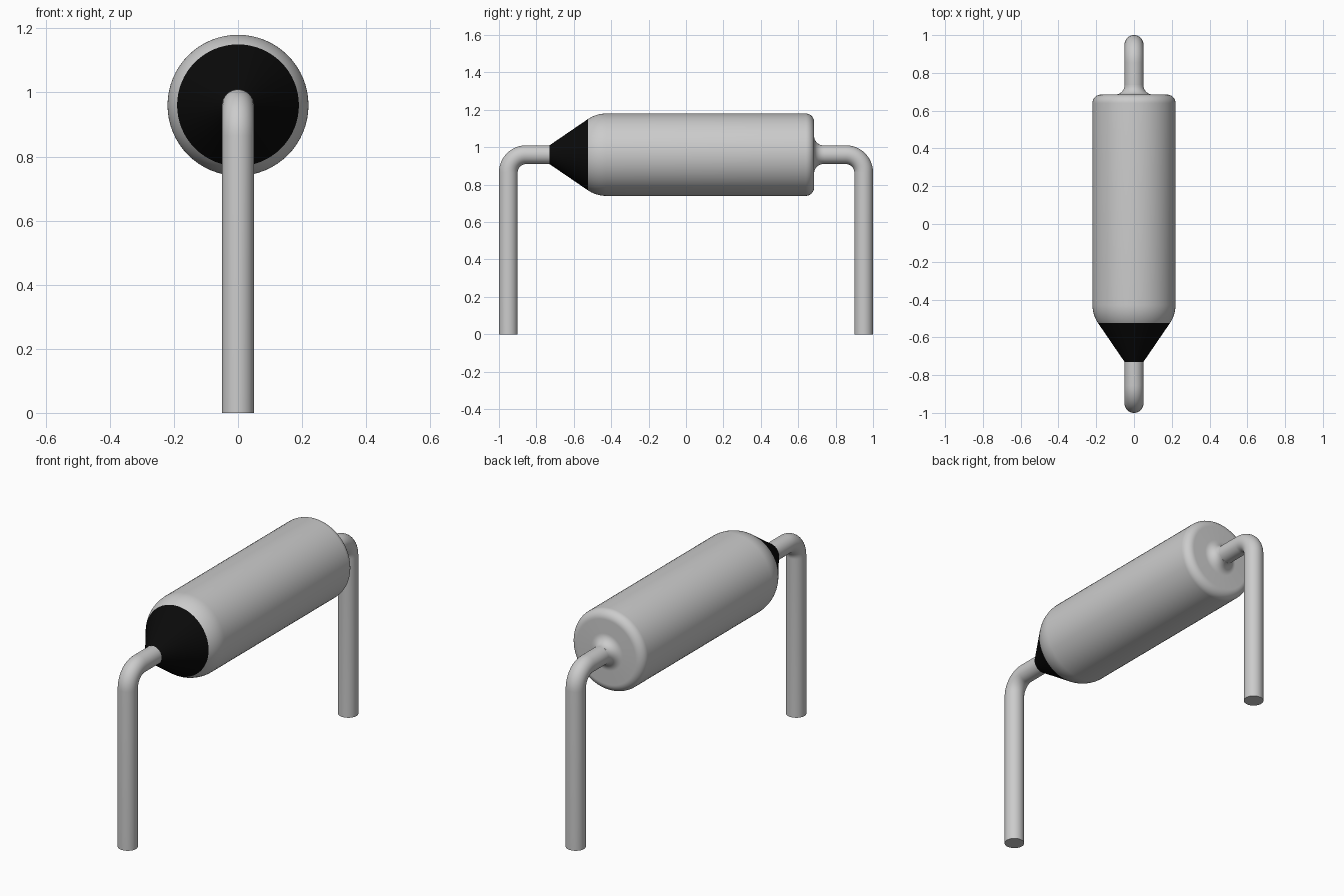
import bpy
import bmesh
from math import sin, cos, pi, radians

cube = bpy.data.objects.get("Cube")
if cube:
    bpy.data.objects.remove(cube, do_unlink=True)

AXIS_Z = 0.96
LEAD_R = 0.05
BODY_R = 0.22


def material(name, value, roughness):
    m = bpy.data.materials.new(name)
    m.use_nodes = True
    color = (value, value, value, 1)
    m.diffuse_color = color
    bsdf = m.node_tree.nodes["Principled BSDF"]
    bsdf.inputs["Base Color"].default_value = color
    bsdf.inputs["Roughness"].default_value = roughness
    return m


grey = material("light grey", 0.6, 0.5)
black = material("black", 0.003, 0.5)


def loft(name, rings, sides, mats):
    """Skin circles given as (y, z, radius, tilt about x), with capped ends."""
    bm = bmesh.new()
    loops = []
    for y, z, r, tilt in rings:
        loop = []
        for i in range(sides):
            a = 2 * pi * i / sides
            up = r * sin(a)
            loop.append(bm.verts.new((r * cos(a), y + up * sin(tilt), z + up * cos(tilt))))
        loops.append(loop)
    for p, q in zip(loops, loops[1:]):
        for i in range(sides):
            j = (i + 1) % sides
            bm.faces.new((p[i], p[j], q[j], q[i]))
    bm.faces.new(loops[0])
    bm.faces.new(loops[-1])
    bmesh.ops.recalc_face_normals(bm, faces=bm.faces)
    mesh = bpy.data.meshes.new(name)
    bm.to_mesh(mesh)
    bm.free()
    for m in mats:
        mesh.materials.append(m)
    ob = bpy.data.objects.new(name, mesh)
    bpy.context.collection.objects.link(ob)
    bpy.ops.object.select_all(action="DESELECT")
    ob.select_set(True)
    bpy.context.view_layer.objects.active = ob
    bpy.ops.object.shade_smooth_by_angle(angle=radians(35))
    return ob


def arc(y, r, radius, start, end, steps=10):
    """Profile points (y, r) on an arc, angles in degrees from the +y axis."""
    angles = [radians(start + (end - start) * k / steps) for k in range(steps + 1)]
    return [(y + radius * cos(a), r + radius * sin(a)) for a in angles]


# Body: cone tip, rounded shoulder, cylinder, rounded rear rim, flared neck
SHOULDER = 0.175
profile = [(-0.73, LEAD_R)]
profile += arc(-0.427, BODY_R - SHOULDER, SHOULDER, 124, 90)
profile += arc(0.64, BODY_R - 0.045, 0.045, 90, 0)
profile += arc(0.735, LEAD_R + 0.05, 0.05, 180, 270)
body = loft("body", [(y, AXIS_Z, r, 0) for y, r in profile], 64, [grey, black])

# Black cone tip
for face in body.data.polygons:
    if face.center.y < -0.53:
        face.material_index = 1

# Bent wire leads
BEND = 0.095
for name, side in (("front_lead", -1), ("rear_lead", 1)):
    path = [(side * 0.7, AXIS_Z, LEAD_R, 0)]
    for k in range(13):
        t = pi / 2 * k / 12
        path.append((side * (0.95 - BEND + BEND * sin(t)),
                     AXIS_Z - BEND + BEND * cos(t), LEAD_R, side * t))
    path.append((side * 0.95, 0, LEAD_R, side * pi / 2))
    loft(name, path, 32, [grey])
